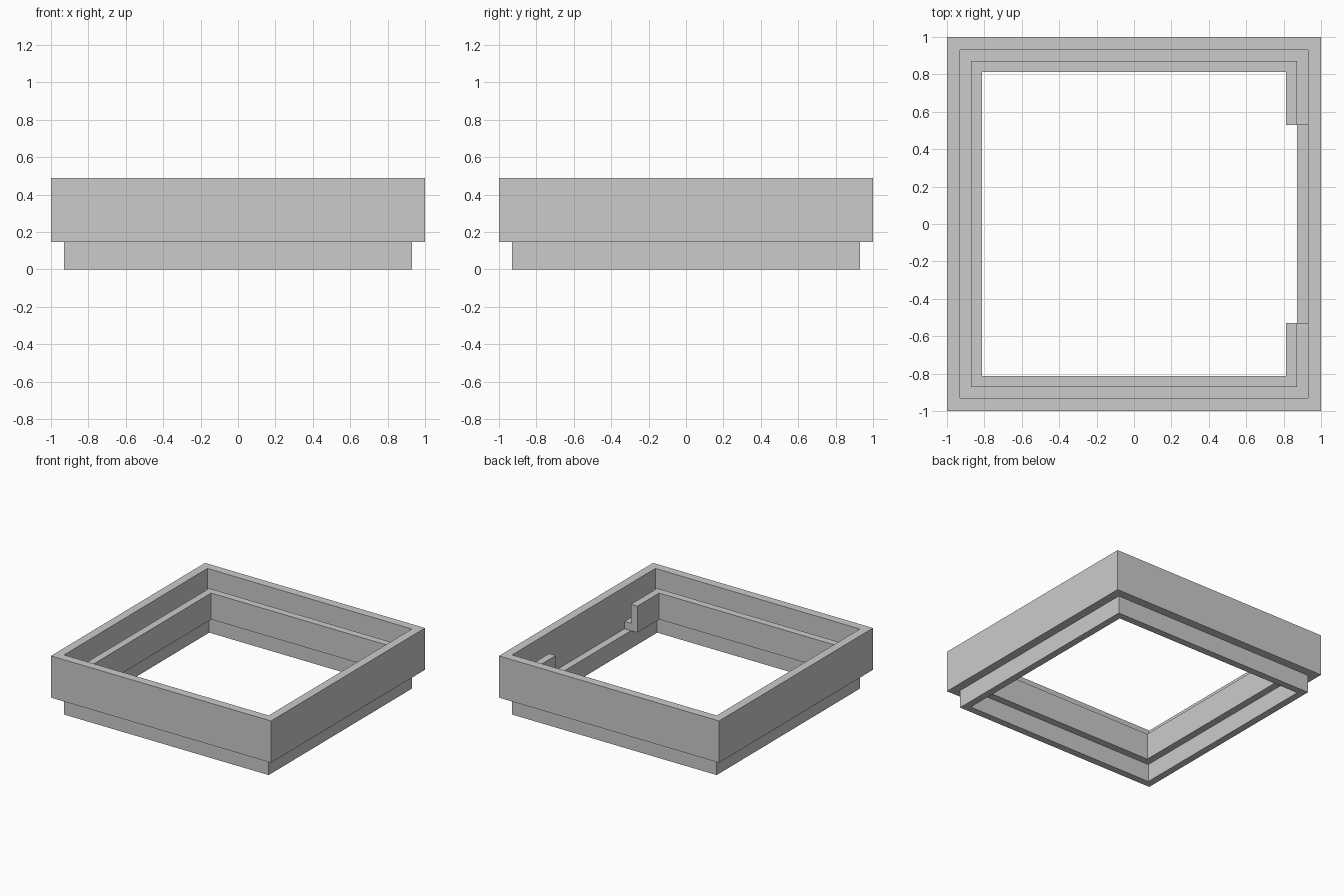
import bpy
import bmesh

cube = bpy.data.objects.get("Cube")
if cube:
    bpy.data.objects.remove(cube, do_unlink=True)

# Single plain material
grey = bpy.data.materials.new("plain grey")
grey.use_nodes = True
colour = (0.6, 0.6, 0.6, 1)
grey.diffuse_color = colour
grey.node_tree.nodes["Principled BSDF"].inputs["Base Color"].default_value = colour

# Half sizes measured from the centre, and levels from the ground
OUTER, WALL_IN, SKIRT_IN, RIB_IN = 1.0, 0.93, 0.872, 0.813
STEP, SHELF, RIB_TOP, TOP = 0.147, 0.207, 0.364, 0.49
GAP = 0.53
CORNERS = [(1, 1), (-1, 1), (-1, -1), (1, -1)]


def sweep(name, profile, gap=None):
    """Sweep a (radius, height) profile round a mitred square, with an optional gap at +x."""
    bm = bmesh.new()
    rings = [[bm.verts.new((sx * r, sy * r, z)) for r, z in profile] for sx, sy in CORNERS]
    if gap:
        ends = [[bm.verts.new((r, y, z)) for r, z in profile] for y in (gap, -gap)]
        rings = [ends[0]] + rings + [ends[1]]
        bm.faces.new(ends[0])
        bm.faces.new(ends[1])
    else:
        rings.append(rings[0])
    n = len(profile)
    for a, b in zip(rings, rings[1:]):
        for i in range(n):
            j = (i + 1) % n
            bm.faces.new((a[i], a[j], b[j], b[i]))
    bmesh.ops.recalc_face_normals(bm, faces=bm.faces)
    mesh = bpy.data.meshes.new(name)
    bm.to_mesh(mesh)
    bm.free()
    mesh.materials.append(grey)
    obj = bpy.data.objects.new(name, mesh)
    bpy.context.collection.objects.link(obj)
    return obj


def band(outer, inner, low, high):
    return [(outer, low), (outer, high), (inner, high), (inner, low)]


# Tall outer wall and the narrower skirt below it
sweep("outer_wall", band(OUTER, WALL_IN, STEP, TOP))
sweep("lower_skirt", band(WALL_IN, SKIRT_IN, 0, STEP))

# Inner ledge with an upright rib, left open in the middle of one side
sweep("inner_ledge", [(WALL_IN, STEP), (WALL_IN, SHELF), (SKIRT_IN, SHELF),
                      (SKIRT_IN, RIB_TOP), (RIB_IN, RIB_TOP), (RIB_IN, STEP)], GAP)
